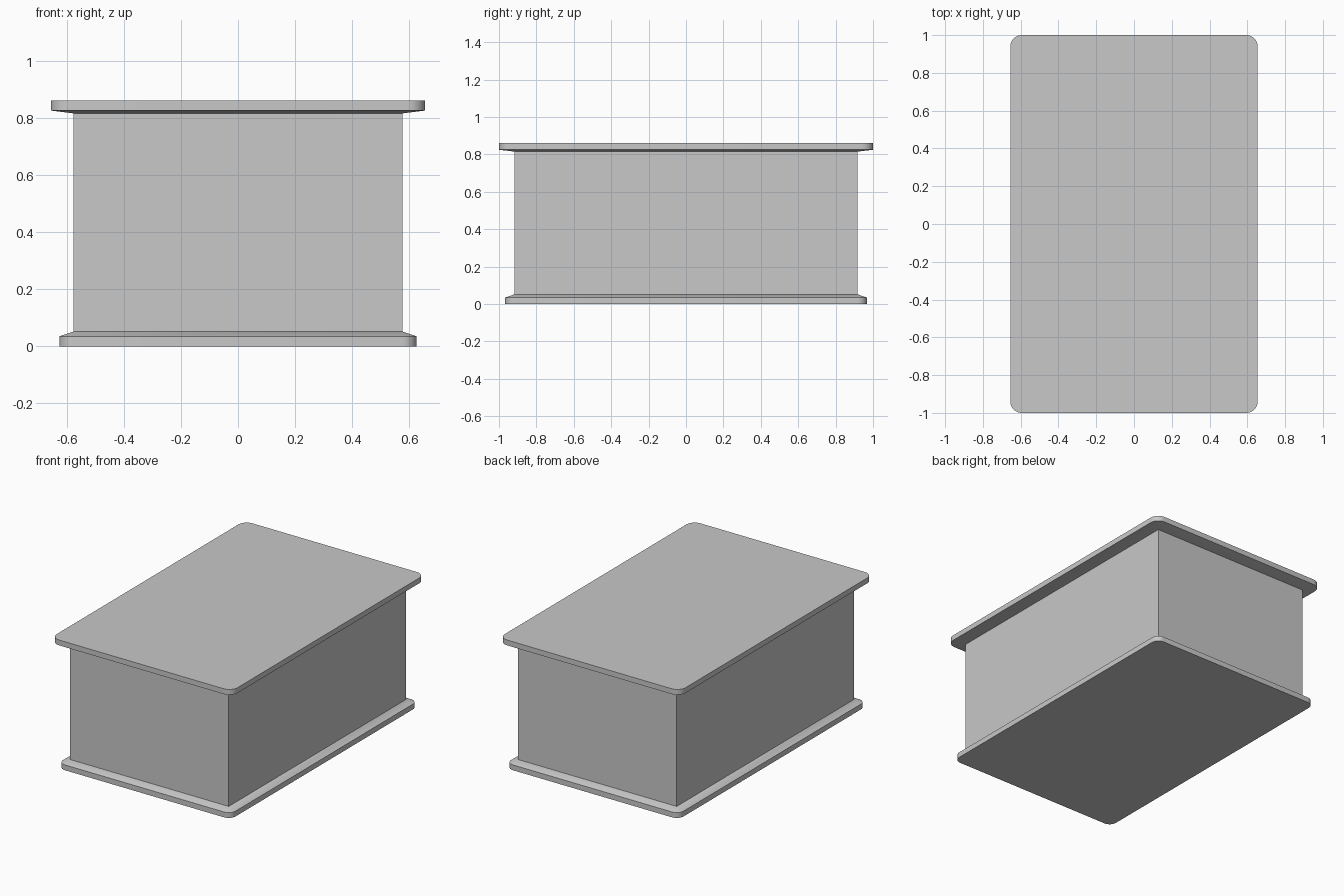
import bpy
import bmesh
from math import cos, sin, pi

cube = bpy.data.objects.get("Cube")
if cube:
    bpy.data.objects.remove(cube, do_unlink=True)

GREY = (0.58, 0.58, 0.58, 1)
grey = bpy.data.materials.new("plain grey")
grey.use_nodes = True
grey.diffuse_color = GREY
grey.node_tree.nodes["Principled BSDF"].inputs["Base Color"].default_value = GREY

BODY_X, BODY_Y = 0.575, 0.917
SEGMENTS = 8  # per rounded corner


def outline(hx, hy, radius):
    """Rounded rectangle, counter-clockwise from the +x +y corner."""
    points = []
    for corner, (sx, sy) in enumerate([(1, 1), (-1, 1), (-1, -1), (1, -1)]):
        for i in range(SEGMENTS + 1):
            a = (corner + i / SEGMENTS) * pi / 2
            points.append((sx * (hx - radius) + radius * cos(a),
                           sy * (hy - radius) + radius * sin(a)))
    return points


def loft(name, rings):
    """Skin a stack of (half x, half y, corner radius, z) rings and cap the ends."""
    bm = bmesh.new()
    loops = [[bm.verts.new((x, y, z)) for x, y in outline(hx, hy, r)]
             for hx, hy, r, z in rings]
    for low, high in zip(loops, loops[1:]):
        for i in range(len(low)):
            j = (i + 1) % len(low)
            bm.faces.new((low[i], low[j], high[j], high[i]))
    bm.faces.new(loops[0][::-1])
    bm.faces.new(loops[-1])
    # square corners collapse to a single vertex
    bmesh.ops.remove_doubles(bm, verts=bm.verts, dist=0.0001)
    bmesh.ops.recalc_face_normals(bm, faces=bm.faces)
    mesh = bpy.data.meshes.new(name)
    bm.to_mesh(mesh)
    bm.free()
    mesh.materials.append(grey)
    obj = bpy.data.objects.new(name, mesh)
    bpy.context.collection.objects.link(obj)
    bpy.ops.object.select_all(action='DESELECT')
    obj.select_set(True)
    bpy.context.view_layer.objects.active = obj
    bpy.ops.object.shade_smooth_by_angle(angle=0.3)
    return obj


# Base plinth with a sloped top, square box, and overhanging lid
loft("base_plinth", [(0.625, 0.967, 0.05, 0), (0.625, 0.967, 0.05, 0.035),
                     (BODY_X, BODY_Y, 0, 0.052)])
loft("box_body", [(BODY_X, BODY_Y, 0, 0.052), (BODY_X, BODY_Y, 0, 0.815)])
loft("lid", [(BODY_X, BODY_Y, 0, 0.815), (0.655, 1, 0.06, 0.825),
             (0.655, 1, 0.06, 0.86)])
